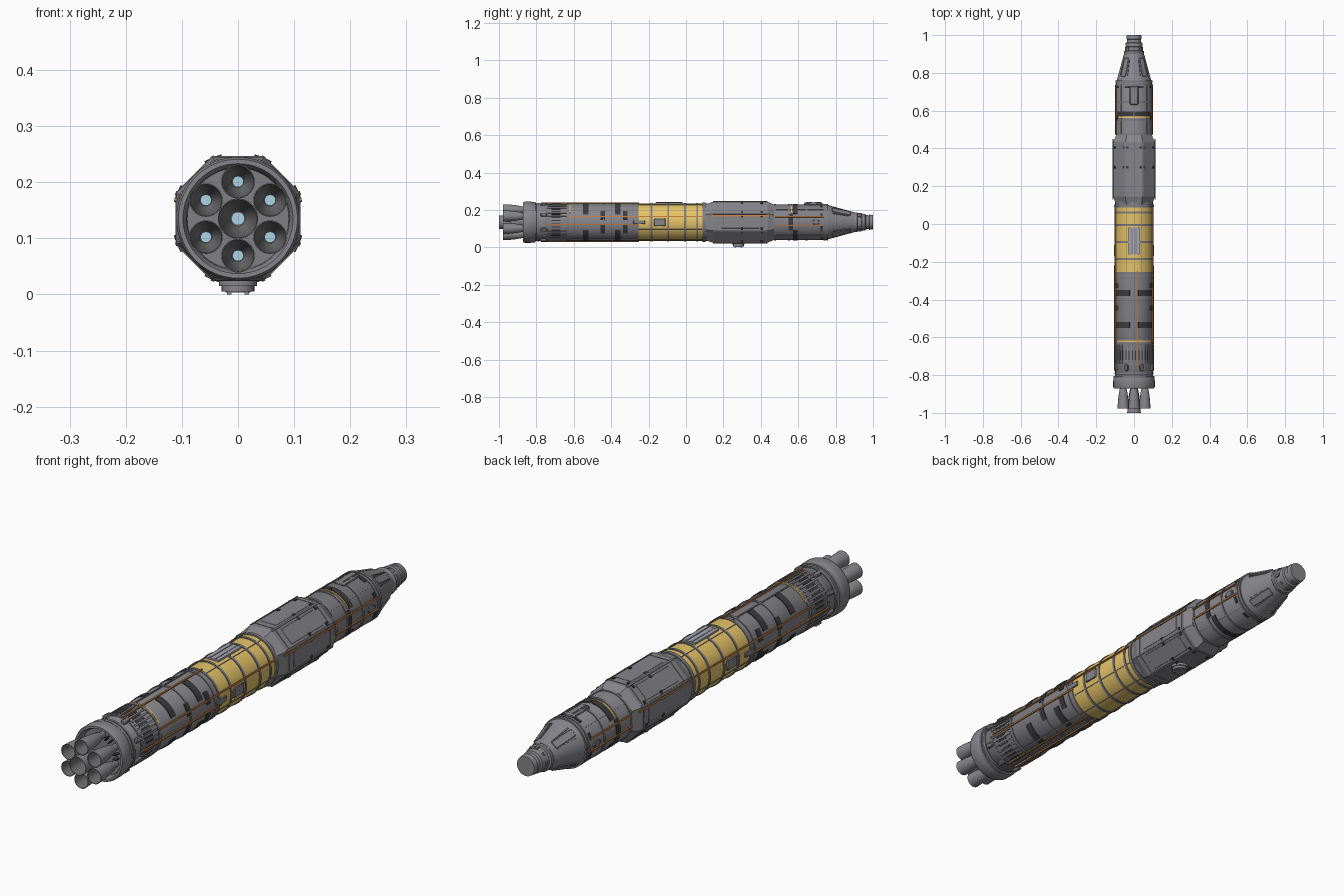
import bpy, bmesh
from math import sin, cos, pi, radians
from mathutils import Matrix

AXIS = 0.135  # height of the long axis

cube = bpy.data.objects.get("Cube")
if cube:
    bpy.data.objects.remove(cube, do_unlink=True)


def material(name, r, g, b):
    m = bpy.data.materials.new(name)
    m.use_nodes = True
    m.diffuse_color = (r, g, b, 1)
    m.node_tree.nodes["Principled BSDF"].inputs["Base Color"].default_value = (r, g, b, 1)
    return m


grey = material("hull grey", 0.24, 0.235, 0.255)
trim = material("trim grey", 0.215, 0.21, 0.225)
inside = material("bell interior grey", 0.16, 0.16, 0.165)
dark = material("dark grey", 0.045, 0.045, 0.05)
yellow = material("yellow", 0.79, 0.55, 0.14)
orange = material("orange pipe", 0.52, 0.2, 0.05)
blue = material("pale blue", 0.42, 0.66, 0.8)
light = material("light grey", 0.38, 0.38, 0.46)


def finish(name, bm, mats, angle=35):
    bmesh.ops.recalc_face_normals(bm, faces=bm.faces)
    me = bpy.data.meshes.new(name)
    bm.to_mesh(me)
    bm.free()
    for m in mats:
        me.materials.append(m)
    for p in me.polygons:
        p.use_smooth = True
    me.set_sharp_from_angle(angle=radians(angle))
    ob = bpy.data.objects.new(name, me)
    bpy.context.collection.objects.link(ob)
    return ob


def revolve(bm, profile, seg=64, arc=None, center=(0, AXIS), closed=False, turn=0, pick=None):
    """Turn a (radius, y) profile about the long axis; pick gives a material from a profile step."""
    a0, a1 = arc or (0, 360)
    n = seg if arc is None else seg + 1
    rows = []
    for i in range(n):
        a = radians(a0 + (a1 - a0) * i / seg + turn)
        rows.append([bm.verts.new((center[0] + r * sin(a), y, center[1] + r * cos(a))) for r, y in profile])
    m = len(profile)
    for i in range(seg):
        p, q = rows[i], rows[(i + 1) % n]
        for j in range(m if closed else m - 1):
            k = (j + 1) % m
            f = bm.faces.new((p[j], p[k], q[k], q[j]))
            if pick:
                f.material_index = pick(j)
    if arc and closed:
        bm.faces.new(rows[0])
        bm.faces.new(rows[-1])
    if not closed and arc is None:
        for j in (0, m - 1):
            bm.faces.new([row[j] for row in rows])


def bands(name, items, mat):
    """Raised hoops: y, hull radius, width, height, and an optional arc."""
    bm = bmesh.new()
    for y, r, width, height, *arc in items:
        w = width / 2
        revolve(bm, [(r - 0.004, y - w), (r + height, y - w), (r + height, y + w), (r - 0.004, y + w)],
                20 if arc else 64, arc[0] if arc else None, closed=True)
    return finish(name, bm, [mat])


def plates(name, items, mat, bevel=0):
    """Boxes on the hull: angle from the top, y, radius, width, length, height, pitch."""
    bm = bmesh.new()
    for a, y, r, w, l, h, *pitch in items:
        a = radians(a)
        mtx = (Matrix.Translation((r * sin(a), y, AXIS + r * cos(a))) @ Matrix.Rotation(a, 4, 'Y')
               @ Matrix.Rotation(radians(pitch[0] if pitch else 0), 4, 'X')
               @ Matrix.Diagonal((w, l, h, 1)))
        bmesh.ops.create_cube(bm, size=1, matrix=mtx)
    ob = finish(name, bm, [mat], 30)
    if bevel:
        mod = ob.modifiers.new("bevel", 'BEVEL')
        mod.width, mod.segments = bevel, 1
    return ob


OCT = [22.5 + 45 * i for i in range(8)]
SIDES = [45 * i for i in range(8)]
CONE = (40, 140, 220, 320)

# Main hull, with the tank section in yellow
bm = bmesh.new()
hull = [(0.09, -0.835), (0.1, -0.82), (0.1, -0.255), (0.1, 0.088), (0.1, 0.12), (0.095, 0.3),
        (0.095, 0.755), (0.09, 0.765), (0.053, 0.9)]
revolve(bm, hull, pick=lambda j: int(j == 2))
finish("hull", bm, [grey, yellow])

# Stepped nose
bm = bmesh.new()
revolve(bm, [(0.05, 0.895), (0.053, 0.903), (0.053, 0.915), (0.046, 0.918), (0.043, 0.938), (0.046, 0.94),
             (0.044, 0.958), (0.038, 0.962), (0.037, 0.978), (0.041, 0.98), (0.038, 1.0)], 40)
finish("nose", bm, [grey])
plates("nose_blocks", [(a, 0.928, 0.045, 0.012, 0.018, 0.007) for a in SIDES], trim)

# Open engine skirt
bm = bmesh.new()
revolve(bm, [(0.1, -0.8), (0.107, -0.815), (0.11, -0.83), (0.11, -0.862), (0.106, -0.872),
             (0.098, -0.872), (0.092, -0.86), (0.09, -0.835)], closed=True)
finish("engine_skirt", bm, [grey])
bm = bmesh.new()
revolve(bm, [(0.091, -0.842), (0.091, -0.83)])
finish("engine_plate", bm, [trim])

# Hollow engine bells with pale throats
bells, throats = bmesh.new(), bmesh.new()
spots = [(0, 0, 0.036, -1.0)] + [(0.066 * sin(i * pi / 3), 0.066 * cos(i * pi / 3), 0.03, -0.978) for i in range(6)]
for x, z, r, end in spots:
    c = (x, AXIS + z)
    span = -0.84 - end
    outer = [(r * s, end + span * t) for s, t in ((1, 0), (0.95, 0.25), (0.83, 0.5), (0.62, 0.75), (0.42, 0.88), (0.42, 1))]
    inner = [(q - 0.002, y) for q, y in outer[:5]]
    revolve(bells, outer[::-1] + inner, 32, center=c, pick=lambda j: int(j > 5))
    revolve(throats, [(r * 0.33, end + span * 0.8), (r * 0.33, end + span * 0.875)], 20, center=c)
finish("engine_bells", bells, [grey, inside])
finish("engine_throats", throats, [blue])
plates("engine_struts", [(60 * i + d, -0.85, 0.066, 0.004, 0.03, 0.014) for i in range(6) for d in (-22, 22)], dark)

# Hull rings
bands("hull_rings", [(y, 0.1, 0.01, 0.003) for y in (-0.79, -0.745, -0.63, -0.44, -0.285, -0.26)]
      + [(-0.81, 0.1, 0.012, 0.008), (0.096, 0.1, 0.014, 0.005)]
      + [(y, 0.095, 0.01, 0.003) for y in (0.475, 0.55, 0.645, 0.74, 0.755)], trim)
bands("tank_rings", [(y, 0.1, 0.01, 0.003) for y in (-0.185, -0.095, -0.005, 0.06)], trim)
bands("yellow_rings", [(-0.621, 0.1, 0.006, 0.003, (-60, 60)), (0.565, 0.095, 0.006, 0.003, (-60, 60))], yellow)
plates("tank_rails", [(a, -0.085, 0.1, 0.003, 0.34, 0.005) for a in OCT if a not in (67.5, 292.5)], trim)

# Dark vent bands, broken and stepped round the hull
vents = []
for s in (0, 180):
    for side in (1, -1):
        for y in (-0.365, -0.535):
            vents.append((y, 0.1, 0.03, 0.003, (s + side * 13, s + side * 66)))
        vents.append((0.583, 0.095, 0.024, 0.003, (s + side * 2, s + side * 62)))
for s in (90, 270):
    for side in (1, -1):
        for y in (-0.445, -0.325):
            vents.append((y, 0.1, 0.025, 0.003, (s + side * 9, s + side * 36)))
    vents.append((0.56, 0.095, 0.024, 0.003, (s - 26, s + 26)))
bands("vent_bands", vents, dark)

# Ribbed engine bay
plates("bay_ribs", [(i * 10, -0.69, 0.1, 0.007, 0.1, 0.007) for i in range(36)], grey)
plates("bay_slots", [(i * 10 + 5, -0.695, 0.1, 0.006, 0.05, 0.003) for i in range(36)], dark)
plates("thruster_blocks", [(a, -0.76, 0.105, 0.018, 0.035, 0.014) for a in OCT], trim, 0.003)

# Eight-sided service module
bm = bmesh.new()
revolve(bm, [(0.1, 0.09), (0.106, 0.11), (0.119, 0.145), (0.119, 0.435), (0.102, 0.47), (0.09, 0.475)], 8, turn=22.5)
finish("service_module", bm, [grey], 10)
plates("module_corner_rails", [(a, 0.29, 0.118, 0.007, 0.29, 0.005) for a in OCT], trim)
plates("module_panels", [(a, 0.29, 0.1095, 0.066, 0.2, 0.003) for a in SIDES if a != 180], grey, 0.001)
plates("module_cross_strips", [(a, y, 0.1095, 0.08, 0.005, 0.004) for a in SIDES for y in (0.165, 0.42)], trim)
plates("module_marks", [(a + d, y, 0.1105 / cos(radians(d)), 0.014, 0.012, 0.004)
                        for a in SIDES for d in (-18, 18) for y in (0.3, 0.405)], dark)

# Round docking port below the module
bm = bmesh.new()
for r, z, depth in ((0.034, 0.025, 0.02), (0.029, 0.013, 0.016), (0.022, 0.006, 0.006)):
    bmesh.ops.create_cone(bm, cap_ends=True, segments=32, radius1=r, radius2=r, depth=depth,
                          matrix=Matrix.Translation((0, 0.28, z)))
for sx in (-1, 1):
    for sy in (-1, 1):
        bmesh.ops.create_cube(bm, size=1, matrix=Matrix.Translation((sx * 0.016, 0.28 + sy * 0.016, 0.005))
                              @ Matrix.Diagonal((0.008, 0.008, 0.01, 1)))
finish("docking_port", bm, [grey])

# Forward section boxes, hatch and thrusters
plates("forward_top_box", [(0, 0.68, 0.098, 0.045, 0.1, 0.016)], grey, 0.005)
plates("forward_top_bars", [(d, y, 0.105, 0.005, 0.035, 0.008) for d in (-7, 7) for y in (0.66, 0.705)], trim)
plates("forward_side_thrusters", [(a, 0.695, 0.096, w, l, 0.008) for a in (90, 270)
                                  for w, l in ((0.025, 0.03), (0.01, 0.05))], trim, 0.002)
plates("forward_dark_slots", [(a, 0.725, 0.095, 0.026, 0.012, 0.005) for a in OCT], dark)
plates("forward_rails", [(a, 0.61, 0.0955, 0.004, 0.26, 0.004) for a in SIDES[1::2]], trim)

# Raised cone panels
plates("cone_panels", [(a, 0.83, 0.0725, 0.03, 0.1, 0.006, -15.5) for a in CONE], grey, 0.002)
plates("cone_bars", [(a + d, 0.83, 0.0735, 0.004, 0.09, 0.006, -15.5) for a in CONE for d in (-16, 16)], trim)

# Long pipes running from the engine bay to the nose cone
plates("aft_pipes", [(a, -0.5, 0.104, 0.006, 0.5, 0.005) for a in (10, 97, 170, 190, 263)], orange)
plates("long_side_pipes", [(a, -0.27, 0.104, 0.006, 0.72, 0.005) for a in (73, 287)], orange)
plates("module_pipes", [(a, 0.29, 0.116, 0.006, 0.32, 0.005) for a in (73, 287)], orange)
plates("forward_pipes", [(a, 0.605, 0.099, 0.006, 0.26, 0.005) for a in (73, 100, 260, 287)], orange)
plates("aft_rails", [(a, -0.44, 0.101, 0.005, 0.36, 0.005) for a in (-10, 157, 203)], trim)

# Equipment tray on the tank and side boxes
plates("tank_tray", [(0, -0.09, 0.102, 0.056, 0.145, 0.007)], light)
plates("tank_tray_slats", [(d, -0.09, 0.106, 0.005, 0.14, 0.003) for d in (-6, 6)], trim)
plates("tank_side_boxes", [(a, -0.14, 0.101, 0.04, 0.06, 0.008) for a in (90, 270)]
       + [(a, -0.25, 0.103, 0.02, 0.06, 0.008) for a in (90, 270)], grey, 0.002)
